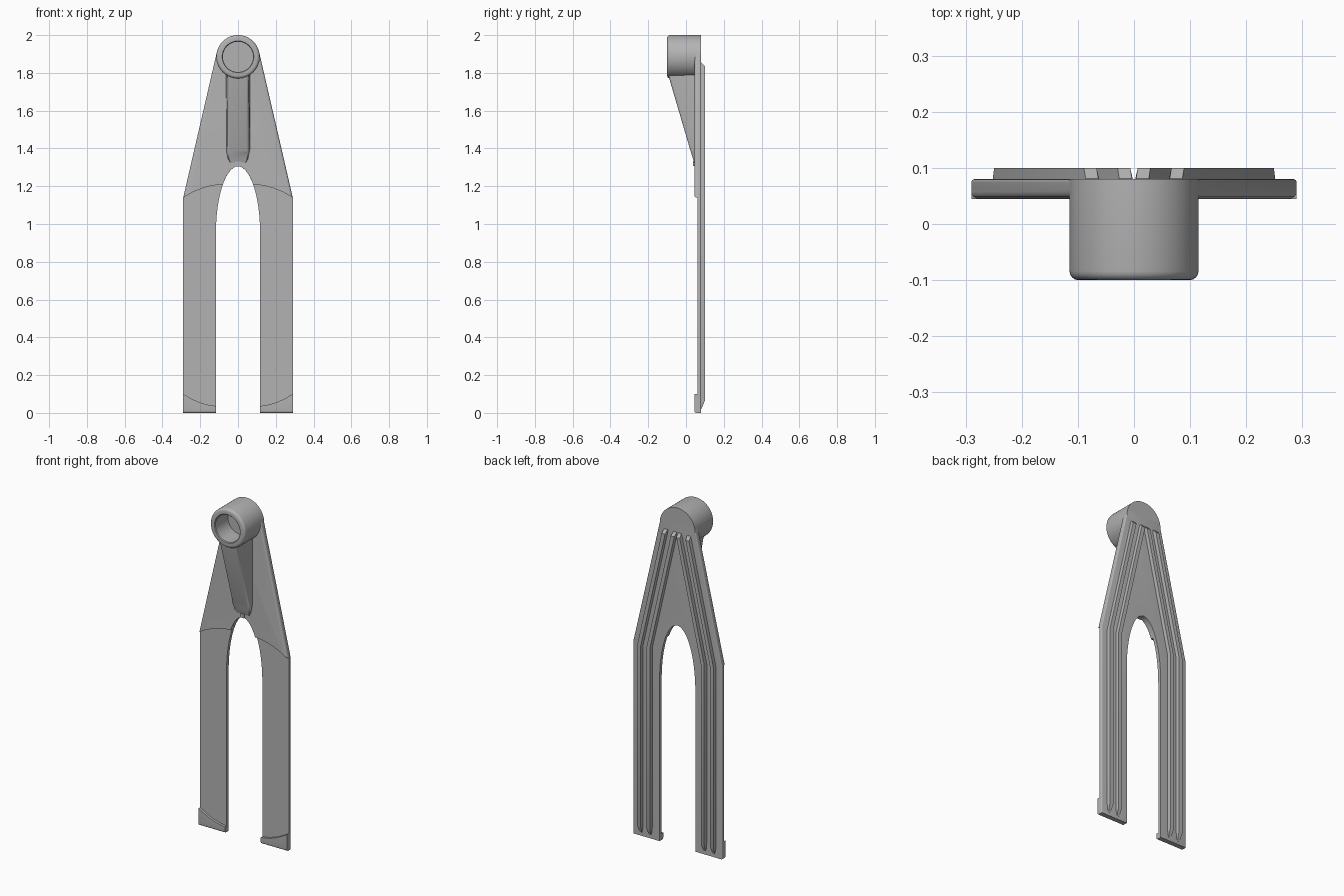
import bpy, bmesh, math

if "Cube" in bpy.data.objects:
    bpy.data.objects.remove(bpy.data.objects["Cube"])

grey = bpy.data.materials.new("plain_grey")
grey.diffuse_color = (0.45, 0.45, 0.45, 1)
grey.use_nodes = True
grey.node_tree.nodes["Principled BSDF"].inputs["Base Color"].default_value = grey.diffuse_color


def finish(bm, name):
    bmesh.ops.recalc_face_normals(bm, faces=bm.faces)
    me = bpy.data.meshes.new(name)
    bm.to_mesh(me)
    bm.free()
    ob = bpy.data.objects.new(name, me)
    bpy.context.collection.objects.link(ob)
    me.materials.append(grey)
    bpy.ops.object.select_all(action='DESELECT')
    ob.select_set(True)
    bpy.context.view_layer.objects.active = ob
    bpy.ops.object.shade_smooth_by_angle(angle=math.radians(35))
    return ob


def round_edges(bm, rule, width):
    edges = [e for e in bm.edges if rule(*[v.co for v in e.verts])]
    bmesh.ops.bevel(bm, geom=edges, offset=width, segments=4, profile=0.5, affect='EDGES')


def prism(name, pts, y0, y1, rule, width):
    """Extrude an x-z outline from y0 (front) to y1 (back)."""
    bm = bmesh.new()
    front = [bm.verts.new((x, y0, z)) for x, z in pts]
    back = [bm.verts.new((x, y1, z)) for x, z in pts]
    bm.faces.new(front)
    bm.faces.new(back[::-1])
    n = len(pts)
    for i in range(n):
        j = (i + 1) % n
        bm.faces.new((front[i], back[i], back[j], front[j]))
    round_edges(bm, rule, width)
    return finish(bm, name)


def loft(name, rings, rule=None, width=0.01):
    """Join closed sections of equal size and cap both ends."""
    bm = bmesh.new()
    rows = [[bm.verts.new(p) for p in ring] for ring in rings]
    n = len(rows[0])
    for a, b in zip(rows, rows[1:]):
        for i in range(n):
            j = (i + 1) % n
            bm.faces.new((a[i], a[j], b[j], b[i]))
    bm.faces.new(rows[0])
    bm.faces.new(rows[-1][::-1])
    if rule:
        round_edges(bm, rule, width)
    return finish(bm, name)


def mirrored(half):
    """Complete an outline that runs from bottom/outside to the arch crown."""
    return half + [(-x, z) for x, z in reversed(half) if abs(x) > 1e-5]


def arch(start):
    """Elliptical inner edge of the fork, from angle start up to the crown."""
    return [(0.117 * math.cos(start + (math.pi / 2 - start) * i / 16),
             0.95 + 0.355 * math.sin(start + (math.pi / 2 - start) * i / 16)) for i in range(17)]


def slanted_outer(y):
    def rule(a, b):
        return (abs(a.y - y) < 1e-4 and abs(b.y - y) < 1e-4
                and a.x * b.x > 0 and max(abs(a.x), abs(b.x)) > 0.28
                and abs(a.z - b.z) > 0.5)
    return rule


# Fork back plate with both legs
outer = [(0.112, 1.91), (0.29, 1.14)]
prism("fork_plate", mirrored(outer + [(0.29, 0), (0.117, 0)] + arch(0)),
      0.06, 0.08, slanted_outer(0.08), 0.006)

# Thicker front layer over the crown of the fork
lower_curve = [(0.24, 1.168), (0.19, 1.189), (0.14, 1.203)]
prism("crown_plate", mirrored(outer + lower_curve + arch(math.asin(0.26 / 0.355))),
      0.045, 0.06, slanted_outer(0.045), 0.012)

# Raised toe pads at the leg ends
for side, s in (("left", -1), ("right", 1)):
    toe = [(0.117, 0), (0.29, 0), (0.29, 0.1), (0.25, 0.077), (0.21, 0.058), (0.165, 0.044), (0.117, 0.036)]
    prism("toe_pad_" + side, [(s * x, z) for x, z in toe], 0.045, 0.06,
          lambda a, b: max(a.y, b.y) < 0.05 and max(a.z, b.z) < 0.01, 0.01)

# Stiffening ribs on the back, bent to follow the fork
for side, s in (("left", -1), ("right", 1)):
    for label, x in (("outer", 0.238), ("inner", 0.178)):
        top = x - 0.16
        path = [(x, 0.02, 0.007, 0.081), (x, 0.035, 0.012, 0.088), (x, 0.065, 0.015, 0.1),
                (x, 1.13, 0.015, 0.1), (top, 1.835, 0.015, 0.1), (top - 0.003, 1.855, 0.015, 0.081)]
        rings = [[(s * (px - w), 0.07, z), (s * (px + w), 0.07, z),
                  (s * (px + w * 0.75), y, z), (s * (px - w * 0.75), y, z)] for px, z, w, y in path]
        loft("rib_%s_%s" % (label, side), rings)

# Round boss with a blind bore
profile = [(0.115, 0.08), (0.115, -0.084)]
profile += [(0.099 + 0.016 * math.cos(t), -0.084 - 0.016 * math.sin(t))
            for t in (math.pi / 8 * k for k in range(1, 5))]
profile += [(0.084, -0.1), (0.08, -0.096), (0.08, 0.02)]
N = 64
loft("boss", [[(r * math.cos(2 * math.pi * k / N), y, 1.885 + r * math.sin(2 * math.pi * k / N))
               for k in range(N)] for r, y in profile])

# Sloping gusset below the boss
rows = [(1.325, 0.043, 0.045, 0.04), (1.345, 0.037, 0.056, 0.048),
        (1.39, 0.023, 0.064, 0.054), (1.775, -0.09, 0.064, 0.056), (1.795, -0.09, 0.064, 0.056)]
loft("gusset", [[(-wb, 0.05, z), (wb, 0.05, z), (wf, y, z), (-wf, y, z)] for z, y, wb, wf in rows],
     lambda a, b: max(a.y, b.y) < 0.03 and a.x * b.x > 0 and abs(a.z - b.z) > 0.1, 0.01)

# Small nub at the arch crown
prism("crown_nub", [(-0.012, 1.306), (0.012, 1.306), (0.012, 1.33), (-0.012, 1.33)],
      0.038, 0.06, lambda a, b: False, 0.002)
